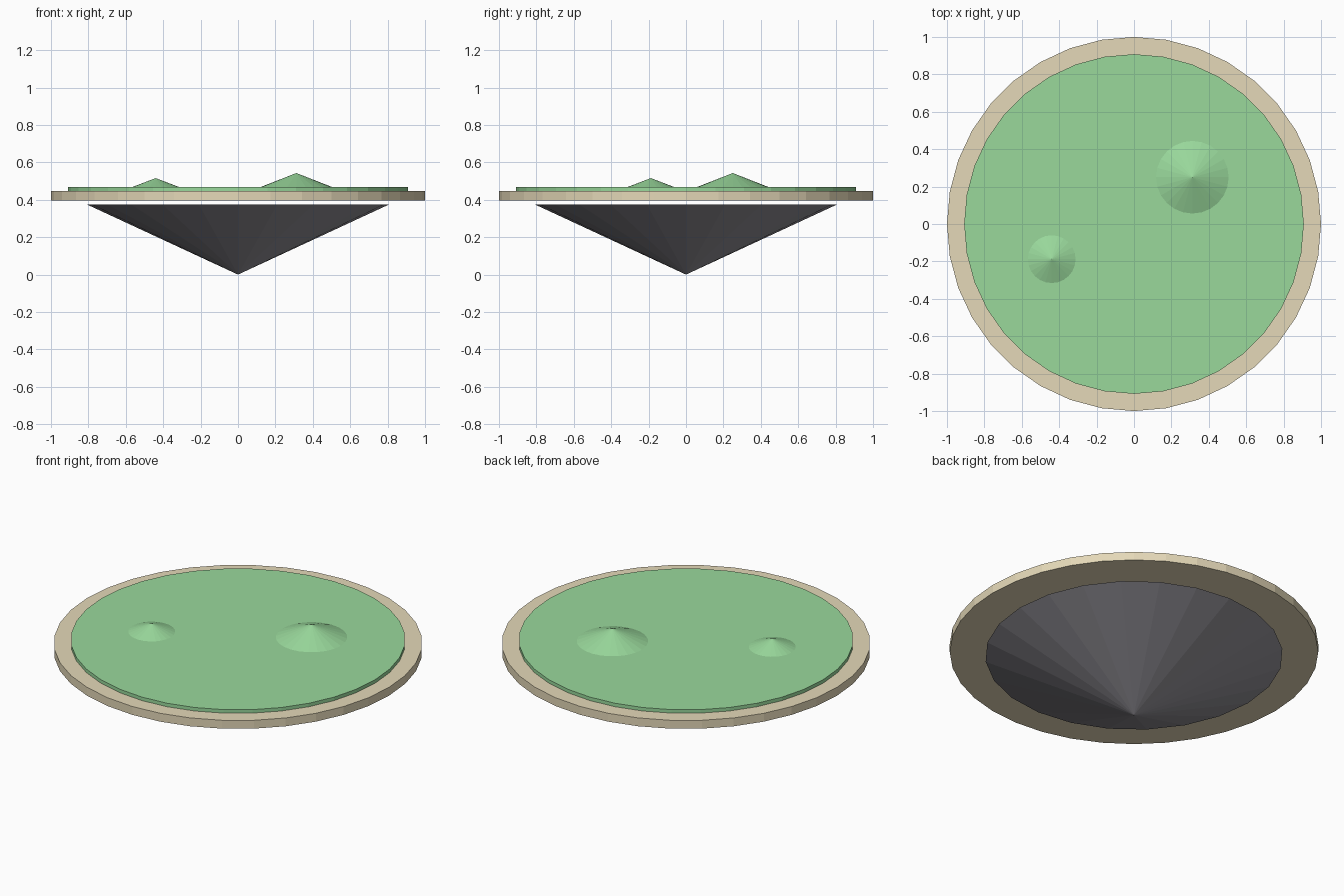
import bpy

cube = bpy.data.objects.get("Cube")
if cube:
    bpy.data.objects.remove(cube)


def material(name, rgb):
    m = bpy.data.materials.new(name)
    m.use_nodes = True
    m.diffuse_color = (*rgb, 1)
    m.node_tree.nodes["Principled BSDF"].inputs["Base Color"].default_value = (*rgb, 1)
    return m


def tapered(name, mat, sides, r_bottom, r_top, z_bottom, z_top, x=0, y=0):
    bpy.ops.mesh.primitive_cone_add(
        vertices=sides, radius1=r_bottom, radius2=r_top, depth=z_top - z_bottom,
        location=(x, y, (z_bottom + z_top) / 2))
    obj = bpy.context.object
    obj.name = name
    obj.data.materials.append(mat)
    return obj


sand = material("sand", (0.78, 0.69, 0.48))
grass = material("grass green", (0.32, 0.69, 0.33))
rock = material("rock grey", (0.30, 0.29, 0.32))

# Floating rock below, with a thin gap under the beach
tapered("rock_base", rock, 24, 0, 0.808, 0, 0.375)

# Beach disc and raised lawn
tapered("beach", sand, 36, 1, 1, 0.396, 0.446)
tapered("lawn", grass, 36, 0.908, 0.908, 0.44, 0.467)

# Low hills
tapered("large_hill", grass, 24, 0.212, 0, 0.46, 0.543, 0.312, 0.25)
tapered("small_hill", grass, 24, 0.146, 0, 0.46, 0.516, -0.44, -0.188)
